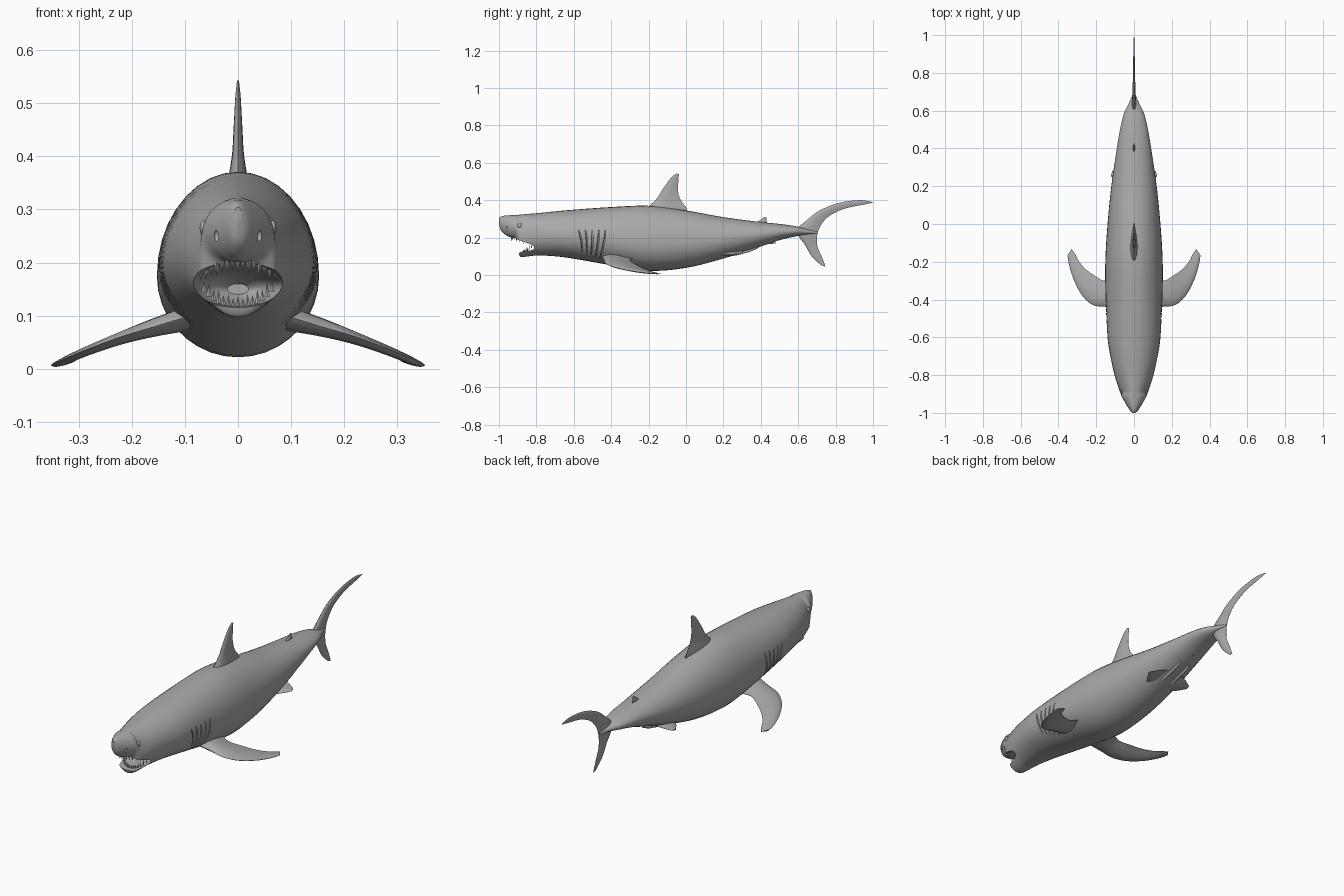
import bpy, bmesh, math
from mathutils import Vector

if "Cube" in bpy.data.objects:
    bpy.data.objects.remove(bpy.data.objects["Cube"])

skin = bpy.data.materials.new("shark grey")
skin.diffuse_color = (0.4, 0.4, 0.4, 1)
skin.use_nodes = True
skin.node_tree.nodes["Principled BSDF"].inputs["Base Color"].default_value = skin.diffuse_color


def spline(rows, sub):
    """Smooth (Catmull-Rom) resampling of rows of numbers."""
    out, n = [], len(rows)
    for i in range(n - 1):
        p = [rows[max(i - 1, 0)], rows[i], rows[i + 1], rows[min(i + 2, n - 1)]]
        for k in range(sub):
            t = k / sub
            out.append([0.5 * (2 * b + (c - a) * t + (2 * a - 5 * b + 4 * c - d) * t * t
                               + (3 * b - a - 3 * c + d) * t ** 3) for a, b, c, d in zip(*p)])
    return out + [list(rows[-1])]


def finish(name, bm, smooth=True):
    bmesh.ops.recalc_face_normals(bm, faces=bm.faces)
    mesh = bpy.data.meshes.new(name)
    bm.to_mesh(mesh)
    bm.free()
    ob = bpy.data.objects.new(name, mesh)
    bpy.context.collection.objects.link(ob)
    mesh.materials.append(skin)
    if smooth:
        shade(ob)
    return ob


def shade(ob):
    bpy.ops.object.select_all(action='DESELECT')
    ob.select_set(True)
    bpy.context.view_layer.objects.active = ob
    bpy.ops.object.shade_smooth_by_angle(angle=math.radians(40))


def loft(bm, rings):
    """Skin a list of equal rings and cap both ends."""
    vs = [[bm.verts.new(p) for p in r] for r in rings]
    n = len(vs[0])
    for a, b in zip(vs, vs[1:]):
        for i in range(n):
            bm.faces.new((a[i], a[(i + 1) % n], b[(i + 1) % n], b[i]))
    bm.faces.new(vs[0])
    bm.faces.new(vs[-1])


def oval(y, top, bot, hw, f, n=36):
    zc = bot + f * (top - bot)
    ring = []
    for i in range(n):
        a = 2 * math.pi * i / n
        s = math.sin(a)
        ring.append((hw * math.cos(a), y, zc + s * ((top - zc) if s > 0 else (zc - bot))))
    return ring


def fin(name, sections, normal, mirror=False):
    """Fin from (leading point, trailing point, half thickness) sections."""
    nrm = Vector(normal)
    prof = [(0, 0), (.06, .5), (.2, .9), (.4, 1), (.65, .7), (.85, .3), (1, .05)]
    prof += [(t, -h) for t, h in reversed(prof[1:])]
    bm = bmesh.new()
    rows = spline([(*a, *b, t) for a, b, t in sections], 5)
    for side in ((1, -1) if mirror else (1,)):
        rings = []
        for r in rows:
            a, b = Vector(r[:3]), Vector(r[3:6])
            pts = [a.lerp(b, t) + nrm * h * r[6] for t, h in prof]
            rings.append([(p.x * side, p.y, p.z) for p in pts])
        loft(bm, rings)
    return finish(name, bm)


def side_fin(name, rows):
    """Upright fin in the centre plane: (y, z, y, z, half thickness)."""
    return fin(name, [((0, a, b), (0, c, d), t) for a, b, c, d, t in rows], (1, 0, 0))


# Body: y, top, bottom, half width, height fraction of the widest line
stations = spline([
    (-1.0, .305, .275, .006, .5), (-.99, .312, .24, .019, .5), (-.97, .317, .218, .033, .5),
    (-.945, .319, .203, .048, .5), (-.91, .321, .185, .066, .5), (-.892, .322, .108, .073, .5),
    (-.87, .324, .097, .081, .5), (-.8, .33, .104, .103, .49), (-.7, .34, .1, .125, .47),
    (-.6, .349, .087, .14, .45), (-.4, .363, .052, .15, .43), (-.2, .37, .022, .152, .43),
    (0, .345, .038, .14, .45), (.2, .309, .088, .12, .47), (.4, .283, .152, .091, .5),
    (.5, .273, .186, .074, .5), (.58, .262, .205, .055, .5), (.63, .25, .214, .032, .5),
    (.67, .24, .218, .014, .5), (.7, .232, .222, .004, .5)], 5)
bm = bmesh.new()
loft(bm, [oval(*s) for s in stations])
body = finish("body", bm, False)


def surf(y, z):
    """Half width of the body at a given y and z."""
    _, top, bot, hw, f = min(stations, key=lambda s: abs(s[0] - y))
    zc = bot + f * (top - bot)
    d = (z - zc) / ((top - zc) if z > zc else (zc - bot))
    return hw * math.sqrt(max(0, 1 - d * d))


def carve(cutter):
    cutter.hide_render = True
    m = body.modifiers.new("cut", 'BOOLEAN')
    m.operation, m.solver, m.object = 'DIFFERENCE', 'EXACT', cutter
    bpy.context.view_layer.objects.active = body
    bpy.ops.object.modifier_apply(modifier=m.name)
    bpy.data.objects.remove(cutter)


# Open mouth cavity
bm = bmesh.new()
loft(bm, [oval(*s) for s in spline([
    (-1.03, .2, .1, .11, .55), (-.95, .203, .108, .1, .55), (-.88, .196, .117, .092, .55),
    (-.82, .185, .12, .084, .55), (-.76, .178, .125, .06, .5), (-.72, .16, .14, .02, .5)], 4)])
carve(finish("mouth_cutter", bm, False))

# Five gill slits on each side, following the flank
bm = bmesh.new()
for i in range(5):
    for side in (1, -1):
        rings = []
        for k in range(11):
            t = k / 10
            z = .24 + (.125 - .01 * i - .24) * t
            y = -.575 + .036 * i + (.02 - .013 * i) * t
            x, w = surf(y, z), .001 + .006 * math.sin(math.pi * t)
            rings.append([(side * (x + .03), y - w, z), (side * (x + .03), y + w, z),
                          (side * (x - .014), y + w * 1.6, z), (side * (x - .014), y + w * .6, z)])
        loft(bm, rings)
carve(finish("gill_cutter", bm, False))


def blobs(name, spots):
    """Mirrored ellipsoids from (x, y, z, size) spots."""
    bm = bmesh.new()
    for x, y, z, size in spots:
        for side in (1, -1):
            new = bmesh.ops.create_uvsphere(bm, u_segments=16, v_segments=10, radius=1)['verts']
            for v in new:
                v.co = Vector((side * x, y, z)) + Vector(a * b for a, b in zip(v.co, size))
    return finish(name, bm)


# Nostrils are hollows, eyes are low domes
carve(blobs("nostril_cutter", [(surf(-.955, .25), -.955, .25, (.006, .008, .011))]))
shade(body)
blobs("eyes", [(surf(-.89, .265), -.89, .265, (.007, .012, .014))])

# Teeth along both lips
bm = bmesh.new()
for count, half, y0, ky, z0, kz, length in ((15, .07, -.935, 17, .206, -4, -.026),
                                            (15, .064, -.872, 11, .112, 8, .026)):
    for i in range(count):
        x = half * (2 * i / (count - 1) - 1)
        c = Vector((x, y0 + ky * x * x, z0 + kz * x * x))
        base = [bm.verts.new(c + Vector((.005 * dx, .003 * dy, 0)))
                for dx, dy in ((-1, 0), (0, -1), (1, 0), (0, 1))]
        tip = bm.verts.new(c + Vector((0, .004, length * (1 if i % 2 else .8))))
        bm.faces.new(base)
        for k in range(4):
            bm.faces.new((base[k], base[(k + 1) % 4], tip))
finish("teeth", bm)

# Upright fins
side_fin("dorsal_fin", [
    (-.23, .34, 0, .33, .024), (-.19, .375, .005, .355, .017), (-.155, .41, -.028, .4, .011),
    (-.12, .465, -.043, .45, .008), (-.08, .52, -.041, .5, .005), (-.05, .543, -.038, .537, .002)])
side_fin("second_dorsal_fin", [
    (.36, .275, .435, .268, .008), (.39, .289, .432, .284, .005), (.418, .31, .43, .306, .002)])
side_fin("anal_fin", [
    (.38, .17, .46, .19, .008), (.42, .171, .475, .18, .005), (.455, .165, .478, .169, .002)])
side_fin("tail_fin", [
    (.992, .391, 1, .386, .001), (.93, .4, .945, .375, .003), (.82, .386, .85, .355, .005),
    (.715, .345, .77, .318, .007), (.645, .292, .725, .272, .009), (.6, .25, .705, .228, .012),
    (.605, .205, .7, .192, .011), (.635, .163, .704, .148, .008), (.672, .1, .726, .098, .005),
    (.722, .052, .746, .045, .002)])

# Paired fins
fin("pectoral_fins", [
    ((.09, -.45, .1), (.09, -.27, .09), .024), ((.155, -.438, .08), (.155, -.3, .077), .018),
    ((.215, -.43, .062), (.21, -.272, .058), .013), ((.27, -.385, .042), (.255, -.24, .04), .01),
    ((.315, -.305, .024), (.29, -.2, .024), .008), ((.343, -.22, .012), (.312, -.158, .012), .006),
    ((.352, -.165, .007), (.33, -.133, .006), .003)], (0, 0, 1), True)
fin("pelvic_fins", [
    ((.045, .16, .11), (.04, .31, .13), .012), ((.085, .2, .108), (.075, .3, .122), .007),
    ((.122, .255, .11), (.115, .28, .112), .003)], (0, 0, 1), True)

# Claspers behind the pelvic fins
bm = bmesh.new()
for side in (1, -1):
    loft(bm, [[(side * .028 + r * math.cos(a), y, z + r * math.sin(a))
               for a in (k * math.pi / 5 for k in range(10))]
              for y, z, r in ((.2, .1, .006), (.27, .112, .008), (.34, .13, .007),
                              (.38, .145, .005), (.392, .15, .001))])
finish("claspers", bm)
